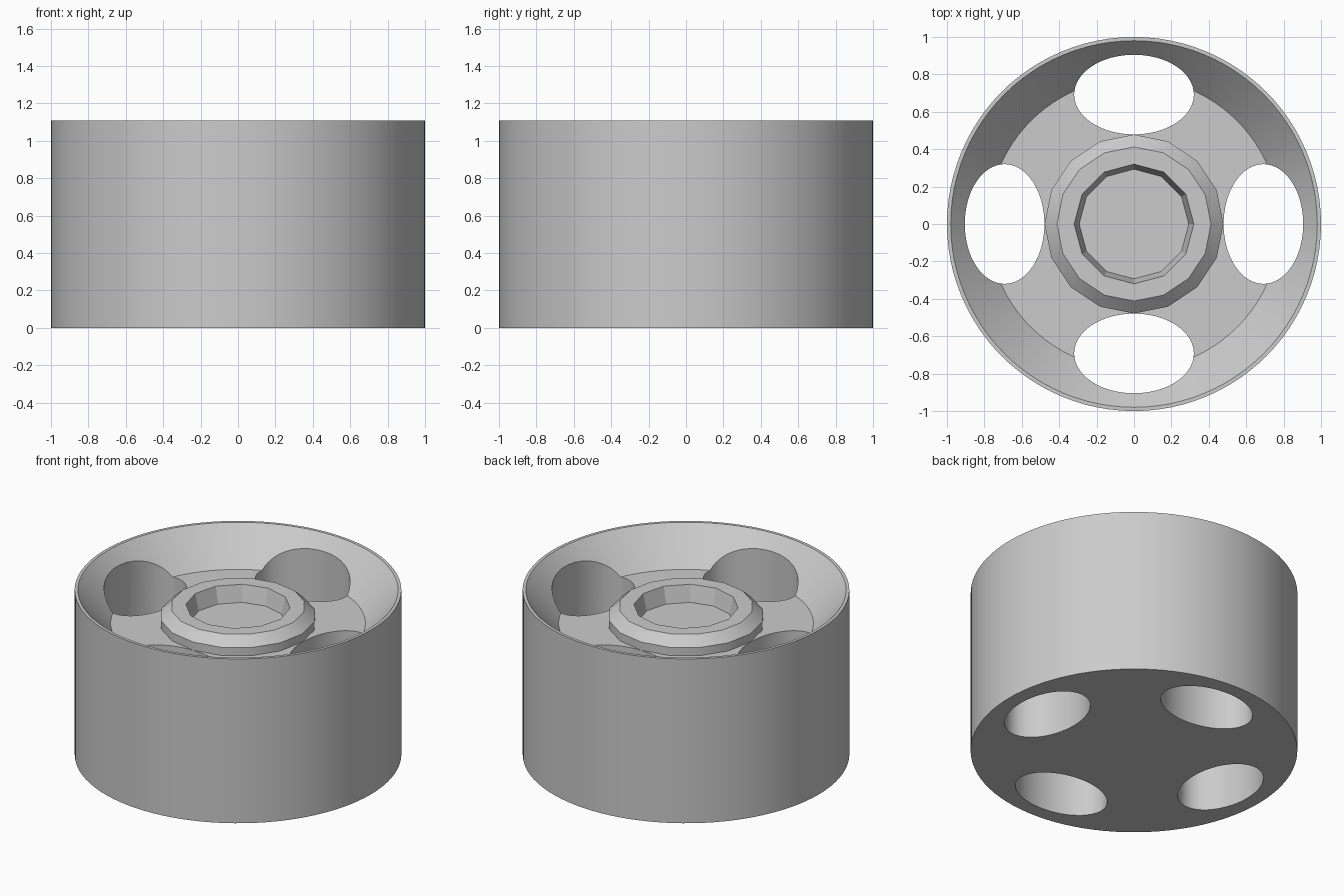
import bpy, bmesh, math
from mathutils import Vector

cube = bpy.data.objects.get("Cube")
if cube:
    bpy.data.objects.remove(cube, do_unlink=True)

# One plain grey for the whole model
grey = bpy.data.materials.new("plain_grey")
grey.use_nodes = True
grey.diffuse_color = (0.6, 0.6, 0.6, 1)
grey.node_tree.nodes["Principled BSDF"].inputs["Base Color"].default_value = (0.6, 0.6, 0.6, 1)


def lathe(bm, profile, sides, centre=(0, 0), scale=(1, 1)):
    """Closed turned solid from (radius, height) points, capped at both ends."""
    rings = []
    for r, z in profile:
        ring = []
        for i in range(sides):
            a = math.tau * i / sides
            ring.append(bm.verts.new((centre[0] + r * scale[0] * math.cos(a),
                                      centre[1] + r * scale[1] * math.sin(a), z)))
        rings.append(ring)
    for low, high in zip(rings, rings[1:]):
        for i in range(sides):
            j = (i + 1) % sides
            bm.faces.new((low[i], low[j], high[j], high[i]))
    bm.faces.new(rings[0][::-1])
    bm.faces.new(rings[-1])


def make_object(name, bm):
    bmesh.ops.recalc_face_normals(bm, faces=bm.faces[:])
    mesh = bpy.data.meshes.new(name)
    bm.to_mesh(mesh)
    bm.free()
    mesh.materials.append(grey)
    obj = bpy.data.objects.new(name, mesh)
    bpy.context.collection.objects.link(obj)
    return obj


def cut(obj, cutter):
    """Subtract the cutter, keep the result and discard the cutter."""
    mod = obj.modifiers.new("cut", 'BOOLEAN')
    mod.operation = 'DIFFERENCE'
    mod.solver = 'EXACT'
    mod.object = cutter
    graph = bpy.context.evaluated_depsgraph_get()
    mesh = bpy.data.meshes.new_from_object(obj.evaluated_get(graph))
    obj.modifiers.clear()
    obj.data = mesh
    bpy.data.objects.remove(cutter, do_unlink=True)


FLOOR, TOP = 0.885, 1.11

# Drum with a thin rim and a sloped dish
bm = bmesh.new()
lathe(bm, [(1, 0), (1, TOP), (0.98, TOP), (0.78, FLOOR)], 96)
drum = make_object("drum", bm)

# Four oval through holes around the centre
bm = bmesh.new()
for k in range(4):
    a = k * math.pi / 2
    centre = (0.692 * math.cos(a), 0.692 * math.sin(a))
    scale = (0.213, 0.32) if k % 2 == 0 else (0.32, 0.213)
    lathe(bm, [(1, -0.2), (1, TOP + 0.2)], 64, centre, scale)
cut(drum, make_object("hole_cutter", bm))

# Raised hub with a chamfered edge
bm = bmesh.new()
lathe(bm, [(0.478, FLOOR - 0.03), (0.478, 0.94), (0.412, 1.0)], 16)
hub = make_object("hub", bm)

# Tapered twelve-sided recess in the hub, extended above the top along its slope
bm = bmesh.new()
lathe(bm, [(0.293, FLOOR + 0.005), (0.32, 1.0), (0.343, 1.1)], 12)
cut(hub, make_object("recess_cutter", bm))

# Smooth round walls, crisp edges
for obj, angle in ((drum, 30), (hub, 25)):
    bpy.ops.object.select_all(action='DESELECT')
    obj.select_set(True)
    bpy.context.view_layer.objects.active = obj
    bpy.ops.object.shade_smooth_by_angle(angle=math.radians(angle))
